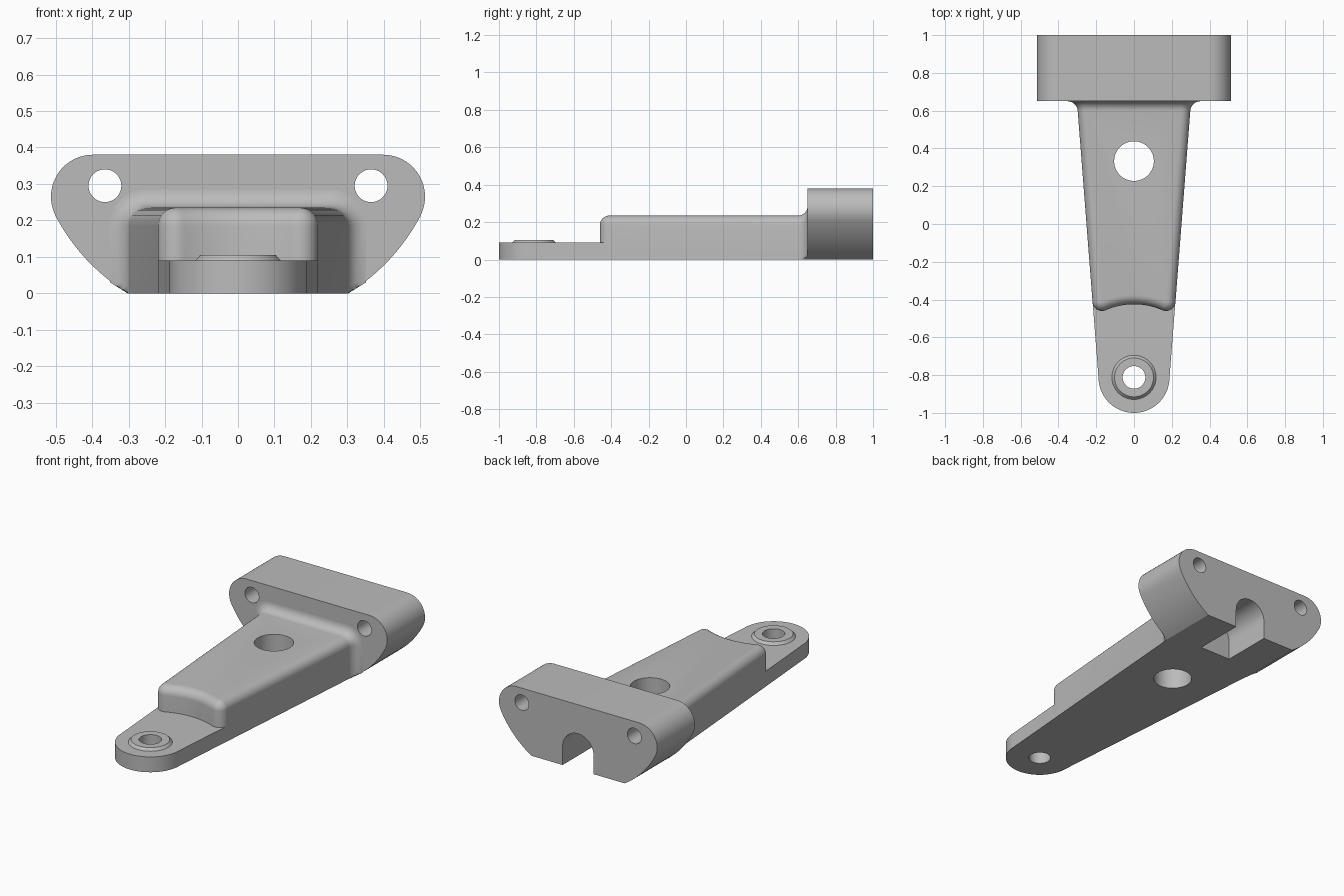
import bpy, bmesh
from math import sin, cos, pi, sqrt, atan2, radians
from mathutils import Vector

if "Cube" in bpy.data.objects:
    bpy.data.objects.remove(bpy.data.objects["Cube"], do_unlink=True)

grey = bpy.data.materials.new("plain grey")
grey.use_nodes = True
grey.diffuse_color = (0.5, 0.5, 0.5, 1)
grey.node_tree.nodes["Principled BSDF"].inputs["Base Color"].default_value = (0.5, 0.5, 0.5, 1)


def finish(name, bm):
    bmesh.ops.remove_doubles(bm, verts=bm.verts, dist=0.0002)
    bmesh.ops.recalc_face_normals(bm, faces=bm.faces)
    mesh = bpy.data.meshes.new(name)
    bm.to_mesh(mesh)
    bm.free()
    obj = bpy.data.objects.new(name, mesh)
    bpy.context.collection.objects.link(obj)
    mesh.materials.append(grey)
    return obj


def prism(name, profile, low, high, upright=False):
    """Extrude a 2D profile along z, or along y when upright."""
    place = (lambda a, b, d: (a, d, b)) if upright else (lambda a, b, d: (a, b, d))
    bm = bmesh.new()
    rings = [[bm.verts.new(place(a, b, d)) for a, b in profile] for d in (low, high)]
    for ring in rings:
        bm.faces.new(ring)
    n = len(profile)
    for i in range(n):
        j = (i + 1) % n
        bm.faces.new((rings[0][i], rings[0][j], rings[1][j], rings[1][i]))
    return finish(name, bm)


def arc(cx, cy, r, start, end, steps):
    angles = [radians(start + (end - start) * i / steps) for i in range(steps + 1)]
    return [(cx + r * cos(a), cy + r * sin(a)) for a in angles]


def circle(cx, cy, r, steps=48):
    return arc(cx, cy, r, 0, 360, steps)[:-1]


def mirrored(half):
    """Complete a right half that runs away from the centre line."""
    return [(-a, b) for a, b in reversed(half)] + half


def cut(obj, *cutters):
    for cutter in cutters:
        cutter.hide_render = True
        mod = obj.modifiers.new("cut", 'BOOLEAN')
        mod.operation = 'DIFFERENCE'
        mod.solver = 'EXACT'
        mod.object = cutter
        bpy.context.view_layer.objects.active = obj
        bpy.ops.object.modifier_apply(modifier=mod.name)
    for cutter in cutters:
        bpy.data.objects.remove(cutter, do_unlink=True)


def half_width(y):
    return 0.188 + 0.078 * (y + 0.812)


PIVOT = -0.812   # y of the small end's hole
FACE = 0.65      # y of the flange's front face
TOP = 0.235      # height of the arm
R = 0.05         # edge rounding and fillet radius

# Flange: flat top, round shoulders, curved lower flanks
flank = []
for i in range(13):
    t = i / 12
    p = (1 - t) ** 2 * Vector((0.303, 0)) + 2 * t * (1 - t) * Vector((0.43, 0.08)) + t * t * Vector((0.5, 0.211))
    flank.append((p.x, p.y))
shoulder = arc(0.398, 0.265, 0.115, -28, 90, 20)[1:]
flange = prism("flange", mirrored(flank + shoulder), FACE, 1.0, True)
bolt_holes = [prism("bolt_cutter", circle(s * 0.365, 0.295, 0.045), 0.5, 1.1, True) for s in (-1, 1)]
arch = [(0.1, -0.1)] + arc(0, 0.11, 0.1, 0, 180, 24) + [(-0.1, -0.1)]
cut(flange, *bolt_holes, prism("slot_cutter", arch, 0.70, 1.1, True))

# Arm path: core points with outward normals and fillet growth, right half
path = []
core_r = 0.375 + R
corner_x = half_width(-0.405) - R
swing = atan2(corner_x, sqrt(core_r ** 2 - corner_x ** 2))
for i in range(13):                                   # concave front
    a = swing * i / 12
    path.append((core_r * sin(a), -0.8 + core_r * cos(a), -sin(a), -cos(a), 0))
cx, cy = path[-1][:2]
first = -pi / 2 - swing
for i in range(1, 13):                                # rounded corner
    a = first * (1 - i / 12)
    path.append((cx, cy, cos(a), sin(a), 0))
for i in range(9):                                    # side, flaring into the flange
    a = pi / 2 * i / 8
    y = FACE - R + R * sin(a)
    path.append((half_width(y) - R, y, 1, 0, R * (1 - cos(a))))
path = [(-x, y, -nx, ny, f) for x, y, nx, ny, f in reversed(path[1:])] + path

# Arm: straight wall rings, then rings rolling over the top edge
bm = bmesh.new()
levels = [(z, 0) for z in (0, 0.01, 0.02, 0.03)] + [(None, pi / 2 * i / 8) for i in range(9)]
rings = []
for z, a in levels:
    ring = []
    for x, y, nx, ny, f in path:
        reach = (R + f) * cos(a)
        height = TOP - R + (R + f) * sin(a) if z is None else z
        limit = 0.303 + 1.6 * height
        px = max(-limit, min(limit, x + nx * reach))
        ring.append(bm.verts.new((px, y + ny * reach, height)))
    rings.append(ring)
n = len(path)
for low, high in zip(rings, rings[1:]):
    for i in range(n - 1):
        bm.faces.new((low[i], low[i + 1], high[i + 1], high[i]))
bm.faces.new(rings[0])
crest = rings[-1]
bm.faces.new(crest[8:n - 8])
for i in range(8):
    bm.faces.new((crest[i], crest[i + 1], crest[n - 2 - i], crest[n - 1 - i]))
bm.faces.new([r[0] for r in rings] + [r[-1] for r in reversed(rings)])
arm = finish("arm", bm)
cut(arm, prism("arm_hole_cutter", circle(0, 0.333, 0.105, 64), -0.1, 0.5))

# Thin tongue with a round end
tip = arc(0, PIVOT, 0.188, -90, 0, 24)
tongue = prism("tongue", mirrored(tip[1:] + [(half_width(-0.4), -0.4)]), 0, 0.09)
cut(tongue, prism("pin_cutter", circle(0, PIVOT, 0.06), -0.1, 0.3))

# Chamfered boss around the pin hole
bm = bmesh.new()
profile = [(0.06, 0.089), (0.118, 0.089), (0.103, 0.105), (0.06, 0.105)]
loops = [[bm.verts.new((x, y, z)) for x, y in circle(0, PIVOT, r)] for r, z in profile]
for k in range(4):
    a, b = loops[k], loops[(k + 1) % 4]
    for i in range(48):
        j = (i + 1) % 48
        bm.faces.new((a[i], a[j], b[j], b[i]))
boss = finish("boss", bm)

# Smooth rounded surfaces, keep hard edges
bpy.ops.object.select_all(action='DESELECT')
for obj in (flange, arm, tongue, boss):
    obj.select_set(True)
bpy.context.view_layer.objects.active = arm
bpy.ops.object.shade_smooth_by_angle(angle=radians(30))
